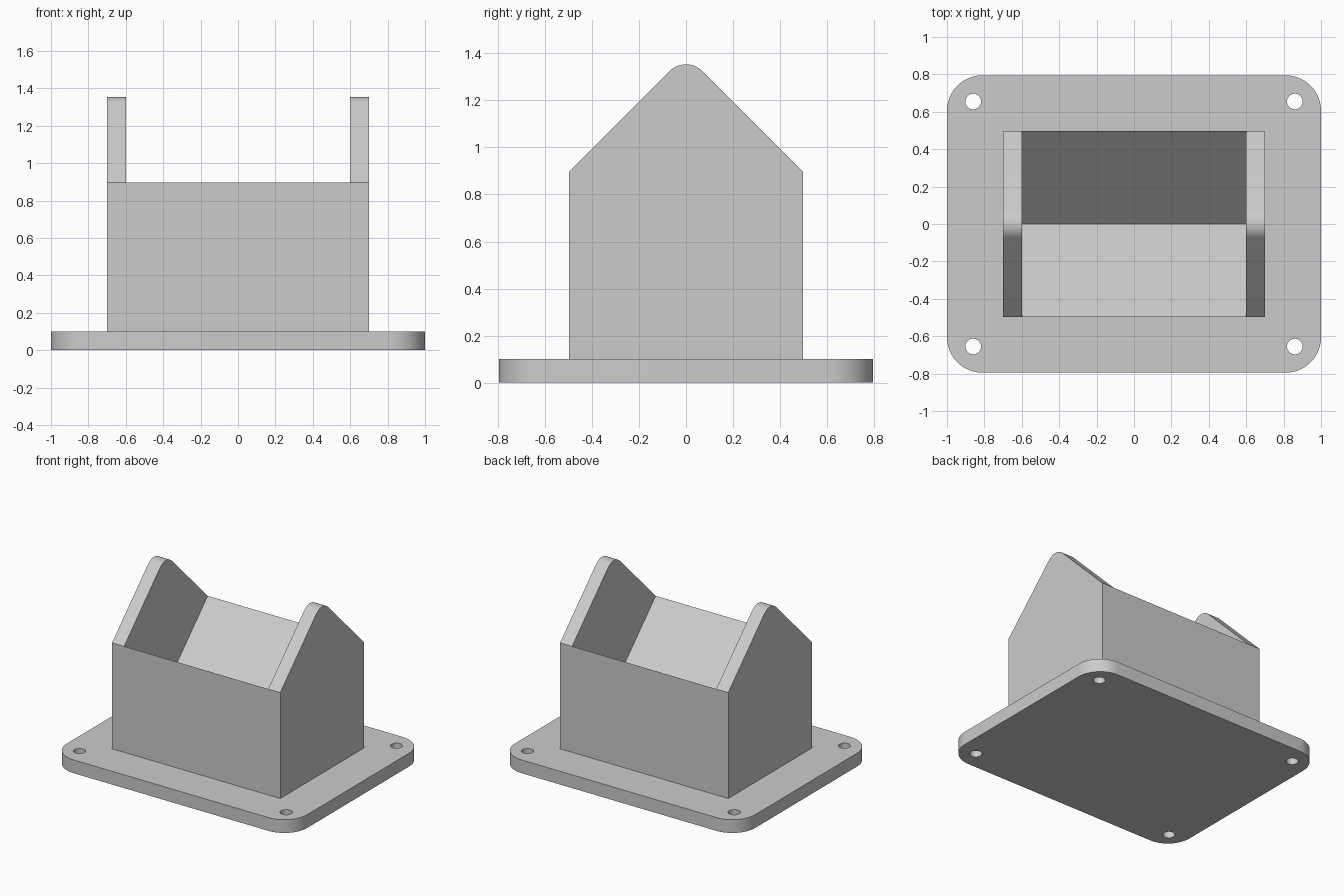
import bpy
import bmesh
from math import cos, sin, pi, radians
from mathutils import Matrix, Vector

if "Cube" in bpy.data.objects:
    bpy.data.objects.remove(bpy.data.objects["Cube"], do_unlink=True)

# Main sizes
BASE_X, BASE_Y, BASE_H, CORNER_R = 1.0, 0.795, 0.10, 0.19
BODY_X, BODY_Y, EAVE_Z = 0.70, 0.4975, 0.897
CHEEK_T, TIP_R = 0.10, 0.10
HOLE_X, HOLE_Y, HOLE_R = 0.86, 0.655, 0.042

grey = bpy.data.materials.new("light_grey")
grey.use_nodes = True
grey.diffuse_color = (0.6, 0.6, 0.6, 1)
grey.node_tree.nodes["Principled BSDF"].inputs["Base Color"].default_value = (0.6, 0.6, 0.6, 1)


def arc(cx, cy, r, start, end, steps):
    """Points on an arc, angles in degrees."""
    angles = [radians(start + (end - start) * i / steps) for i in range(steps + 1)]
    return [(cx + r * cos(a), cy + r * sin(a)) for a in angles]


def prism(name, points, direction):
    """Extrude a closed outline of 3D points along a direction."""
    bm = bmesh.new()
    face = bm.faces.new([bm.verts.new(p) for p in points])
    top = bmesh.ops.extrude_face_region(bm, geom=[face])["geom"]
    moved = [v for v in top if isinstance(v, bmesh.types.BMVert)]
    bmesh.ops.translate(bm, vec=Vector(direction), verts=moved)
    bmesh.ops.recalc_face_normals(bm, faces=bm.faces)
    mesh = bpy.data.meshes.new(name)
    bm.to_mesh(mesh)
    bm.free()
    mesh.materials.append(grey)
    obj = bpy.data.objects.new(name, mesh)
    bpy.context.collection.objects.link(obj)
    return obj


def side_prism(name, profile, half_width):
    """Extrude a (y, z) profile across the x axis."""
    return prism(name, [(-half_width, y, z) for y, z in profile], (2 * half_width, 0, 0))


def cut(target, cutter):
    """Subtract the cutter from the target, then discard the cutter."""
    cutter.hide_render = True
    mod = target.modifiers.new("cut", 'BOOLEAN')
    mod.operation, mod.solver, mod.object = 'DIFFERENCE', 'EXACT', cutter
    bpy.context.view_layer.objects.active = target
    bpy.ops.object.modifier_apply(modifier=mod.name)
    bpy.data.objects.remove(cutter, do_unlink=True)


# Base plate with rounded corners
outline = []
for i, (sx, sy) in enumerate([(1, 1), (-1, 1), (-1, -1), (1, -1)]):
    outline += arc(sx * (BASE_X - CORNER_R), sy * (BASE_Y - CORNER_R),
                   CORNER_R, 90 * i, 90 * i + 90, 16)
base = prism("base_plate", [(x, y, 0) for x, y in outline], (0, 0, BASE_H))

# Four mounting holes
for sx in (-1, 1):
    for sy in (-1, 1):
        ring = arc(sx * HOLE_X, sy * HOLE_Y, HOLE_R, 0, 348.75, 31)
        cut(base, prism("hole_cutter", [(x, y, -BASE_H) for x, y in ring], (0, 0, 3 * BASE_H)))

# Cradle block: gabled profile with a rounded tip
tip_z = EAVE_Z + BODY_Y - TIP_R * 2 ** 0.5
gable = [(-BODY_Y, BASE_H), (BODY_Y, BASE_H), (BODY_Y, EAVE_Z)]
gable += arc(0, tip_z, TIP_R, 45, 135, 16)
gable += [(-BODY_Y, EAVE_Z)]
body = side_prism("cradle_block", gable, BODY_X)

# V-shaped trough between the two gabled cheeks
reach = BODY_Y + 0.1
rim = EAVE_Z + 0.1
trough = [(0, EAVE_Z - BODY_Y), (reach, rim), (reach, 2), (-reach, 2), (-reach, rim)]
cut(body, side_prism("trough_cutter", trough, BODY_X - CHEEK_T))

# Smooth the rounded surfaces, keep the edges sharp
bpy.ops.object.select_all(action='DESELECT')
for obj in (base, body):
    obj.select_set(True)
bpy.context.view_layer.objects.active = body
bpy.ops.object.shade_smooth_by_angle(angle=radians(30))
